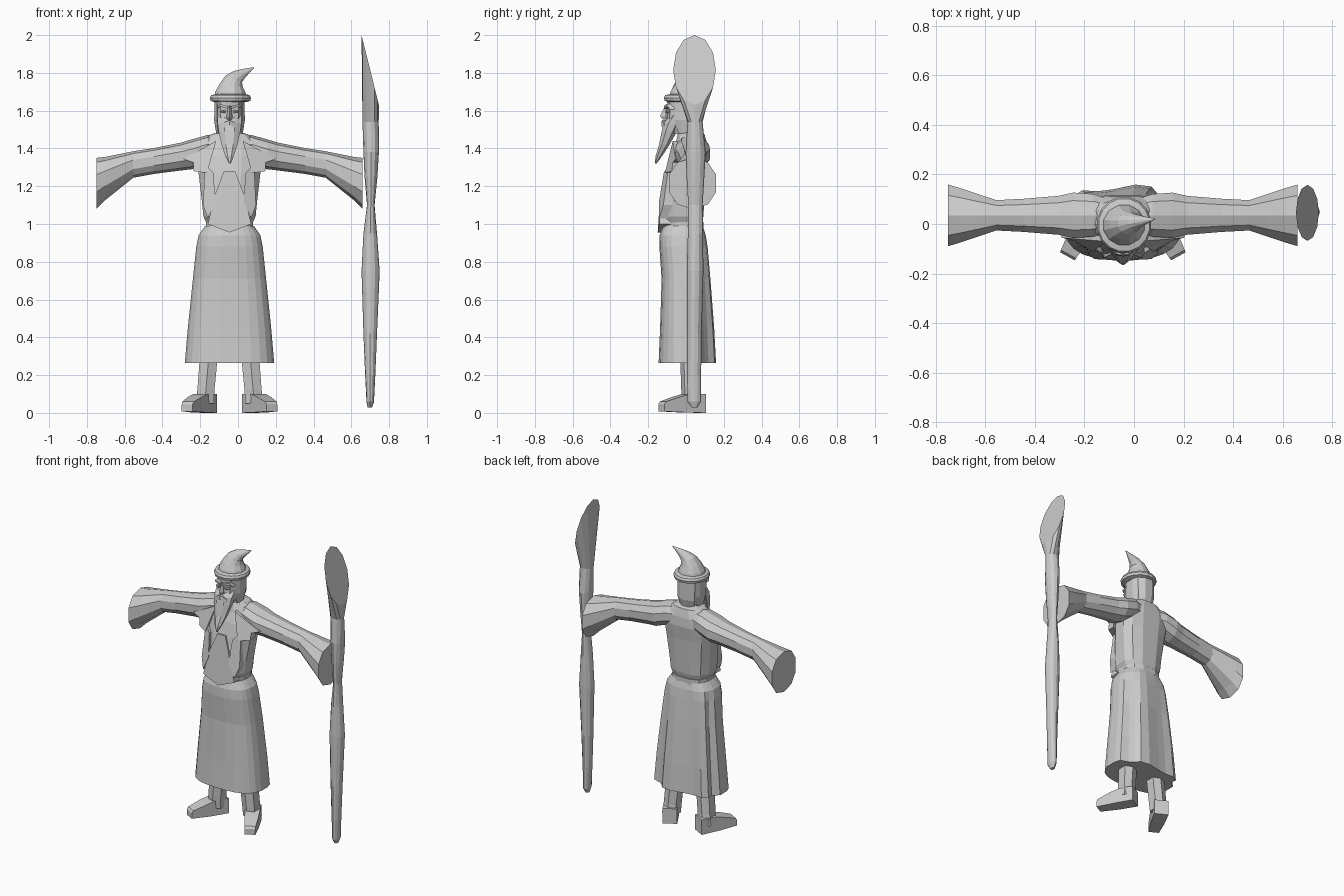
import bpy, bmesh, math
from mathutils import Vector

CX = -0.045  # the figure's own centre line; the staff stands to its side
mat = bpy.data.materials.new("plain grey")
mat.diffuse_color = (0.6, 0.6, 0.6, 1)


def finish(name, bm):
    bmesh.ops.recalc_face_normals(bm, faces=bm.faces)
    me = bpy.data.meshes.new(name)
    bm.to_mesh(me)
    bm.free()
    me.materials.append(mat)
    ob = bpy.data.objects.new(name, me)
    bpy.context.scene.collection.objects.link(ob)
    return ob


def ring(c, u, v, n, power=1.0, phase=0.5, pleat=0.0):
    """Rounded ring about c spanned by u and v; power < 1 makes it boxier."""
    c, u, v = Vector(c), Vector(u), Vector(v)
    pts = []
    for i in range(n):
        a = 2 * math.pi * (i + phase) / n
        ca = math.copysign(abs(math.cos(a)) ** power, math.cos(a))
        sa = math.copysign(abs(math.sin(a)) ** power, math.sin(a))
        k = 1 - pleat if (sa > 0.3 and (i // 2) % 2) else 1
        pts.append(c + k * (u * ca + v * sa))
    return pts


def loft(name, rings):
    bm = bmesh.new()
    vs = [[bm.verts.new(p) for p in r] for r in rings]
    n = len(vs[0])
    for a, b in zip(vs, vs[1:]):
        for i in range(n):
            j = (i + 1) % n
            bm.faces.new((a[i], a[j], b[j], b[i]))
    bm.faces.new(vs[0])
    bm.faces.new(vs[-1])
    return finish(name, bm)


def flat_loft(name, rows, n, power=1.0, phase=0.5, pleats=None):
    """Loft of level rings; rows are (x, half width, y front, y back, z)."""
    return loft(name, [ring((x, (y0 + y1) / 2, z), (w, 0, 0), (0, (y1 - y0) / 2, 0), n, power, phase,
                            pleats[k] if pleats else 0)
                       for k, (x, w, y0, y1, z) in enumerate(rows)])


def prism(name, pts, offset):
    off = Vector(offset)
    return loft(name, [[Vector(p) for p in pts], [Vector(p) + off for p in pts]])


# robe skirt with pleats at the back
flat_loft("robe_skirt", [(CX, .238, -.146, .16, .265), (CX, .222, -.138, .15, .45), (CX, .195, -.13, .13, .71),
                         (CX, .177, -.142, .115, .88), (CX, .165, -.14, .105, .94), (CX, .13, -.125, .09, .99)],
          24, 0.75, 0.5, [.13, .12, .1, .07, .03, 0])

# belt and upper robe
flat_loft("belt", [(CX, .128, -.125, .095, .97), (CX, .128, -.125, .095, 1.01)], 12, .75)
flat_loft("robe_body", [(CX, .122, -.125, .085, 1.0), (CX, .142, -.138, .095, 1.04), (CX, .15, -.138, .1, 1.12),
                        (CX, .168, -.108, .11, 1.27), (CX, .178, -.085, .12, 1.36), (CX, .165, -.06, .115, 1.42),
                        (CX, .10, -.045, .1, 1.475), (CX, .05, -.04, .06, 1.49)], 12, .75)
# front panel ending in a point
prism("front_panel", [(CX - .03, -.113, 1.28), (CX - .075, -.136, 1.16), (CX - .115, -.14, 1.0), (CX, -.15, .955),
                      (CX + .115, -.14, 1.0), (CX + .075, -.136, 1.16), (CX + .03, -.113, 1.28)], (0, .06, 0))

for s, side in ((1, "left"), (-1, "right")):
    def P(x, y, z):
        return (CX + s * x, y, z)

    # wide sleeve: (x, y half, z low, z high)
    rows = [(.03, .06, 1.34, 1.47), (.12, .09, 1.32, 1.47), (.20, .096, 1.29, 1.448), (.26, .082, 1.283, 1.43),
            (.40, .07, 1.265, 1.402), (.51, .064, 1.245, 1.385), (.585, .09, 1.185, 1.37), (.66, .116, 1.125, 1.355),
            (.705, .13, 1.08, 1.35)]
    loft(side + "_sleeve", [ring(P(x, .035, (a + b) / 2), (0, h, 0), (s * .0, 0, (b - a) / 2), 10, .9)
                            for x, h, a, b in rows])

    # pointed lapel at the armpit
    prism(side + "_lapel", [P(.07, -.07, 1.44), P(.17, -.062, 1.385), P(.248, -.055, 1.345), P(.19, -.07, 1.325),
                            P(.19, -.075, 1.28), P(.12, -.112, 1.27)], (0, .05, 0))
    prism(side + "_robe_edge", [P(.13, -.09, 1.32), P(.085, -.118, 1.27), P(.075, -.143, 1.12), P(.115, -.142, 1.03),
                                P(.14, -.12, 1.1)], (0, .05, 0))

    # leg and shoe, toes turned out
    flat_loft(side + "_leg", [(CX + s * .13, .052, -.02, .085, .05), (CX + s * .125, .05, -.025, .075, .12),
                              (CX + s * .112, .052, -.03, .07, .27), (CX + s * .11, .05, -.03, .07, .4)], 6, .7)
    d, w = Vector((s * .48, -.877, 0)), Vector((s * .877, .48, 0))
    heel = Vector(P(.128, .045, 0))
    profile = [(-.045, 0, .045), (-.045, .1, .045), (.05, .1, .045), (.11, .085, .043), (.19, .06, .035), (.2, .045, .033),
               (.2, .008, .033), (.08, .003, .043)]
    loft(side + "_shoe", [[heel + d * a + w * (h * q) + Vector((0, 0, z)) for a, z, h in profile] for q in (-1, 1)])

    # face details: eye, brow, moustache and hair lock
    flat_loft(side + "_eye", [(CX + s * .033, .012, -.107, -.08, 1.588), (CX + s * .033, .018, -.109, -.08, 1.596),
                              (CX + s * .033, .012, -.107, -.08, 1.604)], 6)
    prism(side + "_brow", [P(.008, -.117, 1.61), P(.05, -.105, 1.622), P(.066, -.085, 1.607), P(.05, -.105, 1.634),
                           P(.01, -.117, 1.625)], (0, .05, 0))
    prism(side + "_moustache", [P(0, -.128, 1.55), P(.035, -.118, 1.535), P(.05, -.108, 1.49), P(.02, -.128, 1.515),
                                P(0, -.13, 1.525)], (0, .05, 0))
    flat_loft(side + "_hair_lock", [(CX + s * .06, .012, -.04, .04, 1.48), (CX + s * .066, .018, -.06, .06, 1.55),
                                    (CX + s * .066, .014, -.06, .06, 1.65)], 6)

# neck, head, hair
flat_loft("neck", [(CX, .055, -.05, .06, 1.44), (CX, .05, -.05, .055, 1.53)], 8)
flat_loft("head", [(CX, .045, -.095, .02, 1.48), (CX, .066, -.105, .05, 1.53), (CX, .074, -.1, .07, 1.575),
                   (CX, .075, -.098, .078, 1.61), (CX, .078, -.1, .08, 1.66)], 10, .85)
flat_loft("back_hair", [(CX, .05, .0, .075, 1.46), (CX, .068, .0, .092, 1.53), (CX, .07, .0, .09, 1.65)], 8)
loft("nose", [ring((CX, -.1, 1.625), (.008, 0, 0), (0, .012, 0), 4, 1, 0),
              ring((CX, -.108, 1.57), (.015, 0, 0), (0, .03, 0), 4, 1, 0),
              ring((CX, -.1, 1.553), (.014, 0, 0), (0, .02, 0), 4, 1, 0)])

# long pointed beard
flat_loft("beard", [(CX, .07, -.085, -.01, 1.575), (CX, .068, -.122, -.02, 1.535), (CX, .062, -.132, -.045, 1.49),
                    (CX, .045, -.145, -.085, 1.42), (CX, .024, -.162, -.125, 1.36), (CX + .002, .005, -.166, -.155, 1.32)],
          8, .9)

# hat: brim, then a crown that bends over to the side
hx = CX + .005
flat_loft("hat_brim", [(hx, .085, -.09, .085, 1.645), (hx, .107, -.115, .107, 1.652), (hx, .111, -.119, .111, 1.668),
                       (hx, .104, -.112, .104, 1.682), (hx, .08, -.085, .08, 1.688)], 16)
crown = [((hx, -.004, 1.67), (.09, 0, 0), .087), ((hx, -.004, 1.70), (.082, 0, -.003), .08),
         ((hx + .004, -.002, 1.735), (.063, 0, -.008), .064), ((hx + .018, .002, 1.768), (.045, 0, -.018), .047),
         ((hx + .045, .008, 1.789), (.028, 0, -.022), .032), ((hx + .085, .014, 1.809), (.012, 0, -.014), .016),
         ((hx + .125, .02, 1.828), (.001, 0, -.002), .002)]
loft("hat_crown", [ring(c, u, (0, r, 0), 12) for c, u, r in crown])

# staff: knobbly shaft rising to a slanted oval head
shaft = [(.698, .012, .03, .06, .028), (.70, .02, .008, .08, .06), (.70, .027, .006, .08, .2), (.70, .036, .006, .083, .42),
         (.702, .048, .004, .092, .75), (.70, .036, .01, .09, .95), (.703, .02, .012, .088, 1.1),
         (.704, .034, .003, .097, 1.25), (.705, .041, -.002, .104, 1.38), (.702, .043, .008, .088, 1.54)]
rings = [ring((x, (a + b) / 2, z), (w, 0, 0), (0, (b - a) / 2, 0), 12, 1, 0) for x, w, a, b, z in shaft]
rings.append(ring((.700, .045, 1.815), (.046, 0, -.185), (0, .113, 0), 12, 1, 0))
loft("staff", rings)
